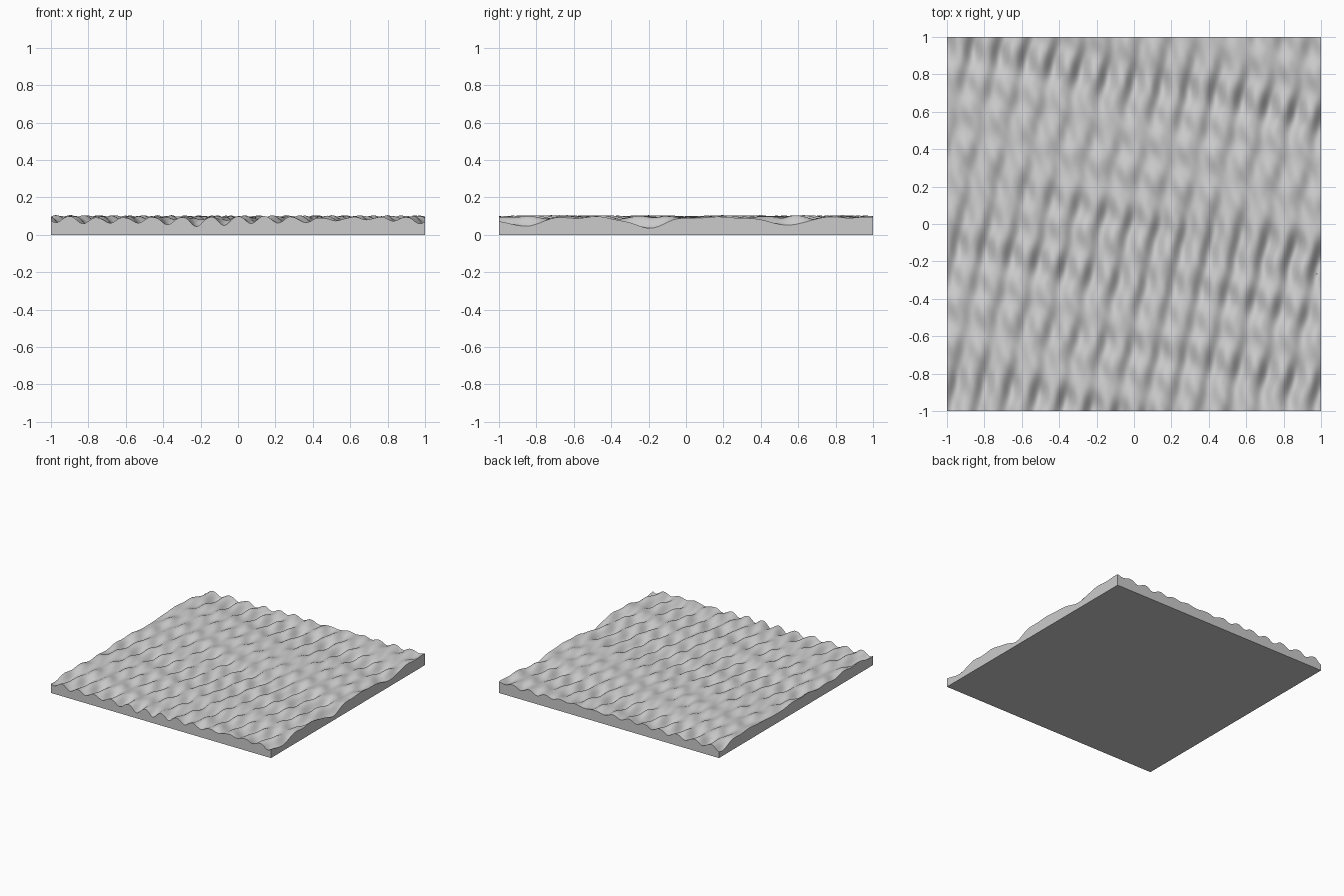
import bpy
import bmesh
from math import cos, exp, pi, radians

if "Cube" in bpy.data.objects:
    bpy.data.objects.remove(bpy.data.objects["Cube"], do_unlink=True)

CELLS = 180
BASE_LEVEL = 0.094

# Slanted bands of rougher water: centre, strength at left, strength at right
BANDS = [
    (0.77, 0.9, 0.9),
    (-0.02, 0.1, 1.3),
    (-0.31, 0.8, 0.6),
    (-0.68, 0.1, 1.0),
    (-1.05, 0.9, 0.7),
]


def roughness(x, y):
    across = y + 0.2 * x
    mix = (x + 1) / 2
    return sum((left + (right - left) * mix) * exp(-((across - centre) / 0.12) ** 2)
               for centre, left, right in BANDS)


def wave(x, y, length, slant, phase=0.0):
    return cos(2 * pi * ((x - slant * y) / length + phase))


def surface_height(x, y):
    # Main swell has broad crests and hollow troughs
    swell = wave(x - 1, y + 0.18, 0.15, 0.217)
    trough = ((1 + swell) / 2) ** 1.3
    depth = 0.015 + 0.035 * roughness(x, y)
    # Finer crossing ripples
    ripple = 0.0045 * wave(x, y, 0.13, -0.55, 0.2)
    ripple += 0.0035 * wave(y, x, 0.21, -0.35, 0.6)
    ripple += 0.003 * wave(x, y, 0.19, 0.8, 0.4)
    return BASE_LEVEL - depth * trough + ripple


# Rippled water surface
bm = bmesh.new()
bmesh.ops.create_grid(bm, x_segments=CELLS, y_segments=CELLS, size=1)
for v in bm.verts:
    v.co.z = surface_height(v.co.x, v.co.y)

# Straight side walls and flat bottom
rim = [e for e in bm.edges if e.is_boundary]
walls = bmesh.ops.extrude_edge_only(bm, edges=rim)["geom"]
for item in walls:
    if isinstance(item, bmesh.types.BMVert):
        item.co.z = 0
bottom_edges = [e for e in bm.edges if e.is_boundary]
bmesh.ops.contextual_create(bm, geom=bottom_edges)
bmesh.ops.recalc_face_normals(bm, faces=bm.faces[:])

mesh = bpy.data.meshes.new("water_slab")
bm.to_mesh(mesh)
bm.free()
water = bpy.data.objects.new("water_slab", mesh)
bpy.context.collection.objects.link(water)

# Plain grey colour
grey = bpy.data.materials.new("light_grey")
grey.use_nodes = True
colour = (0.6, 0.6, 0.6, 1)
grey.diffuse_color = colour
grey.node_tree.nodes["Principled BSDF"].inputs["Base Color"].default_value = colour
mesh.materials.append(grey)

# Smooth ripples with a crisp rim
bpy.ops.object.select_all(action="DESELECT")
water.select_set(True)
bpy.context.view_layer.objects.active = water
bpy.ops.object.shade_smooth_by_angle(angle=radians(40))
